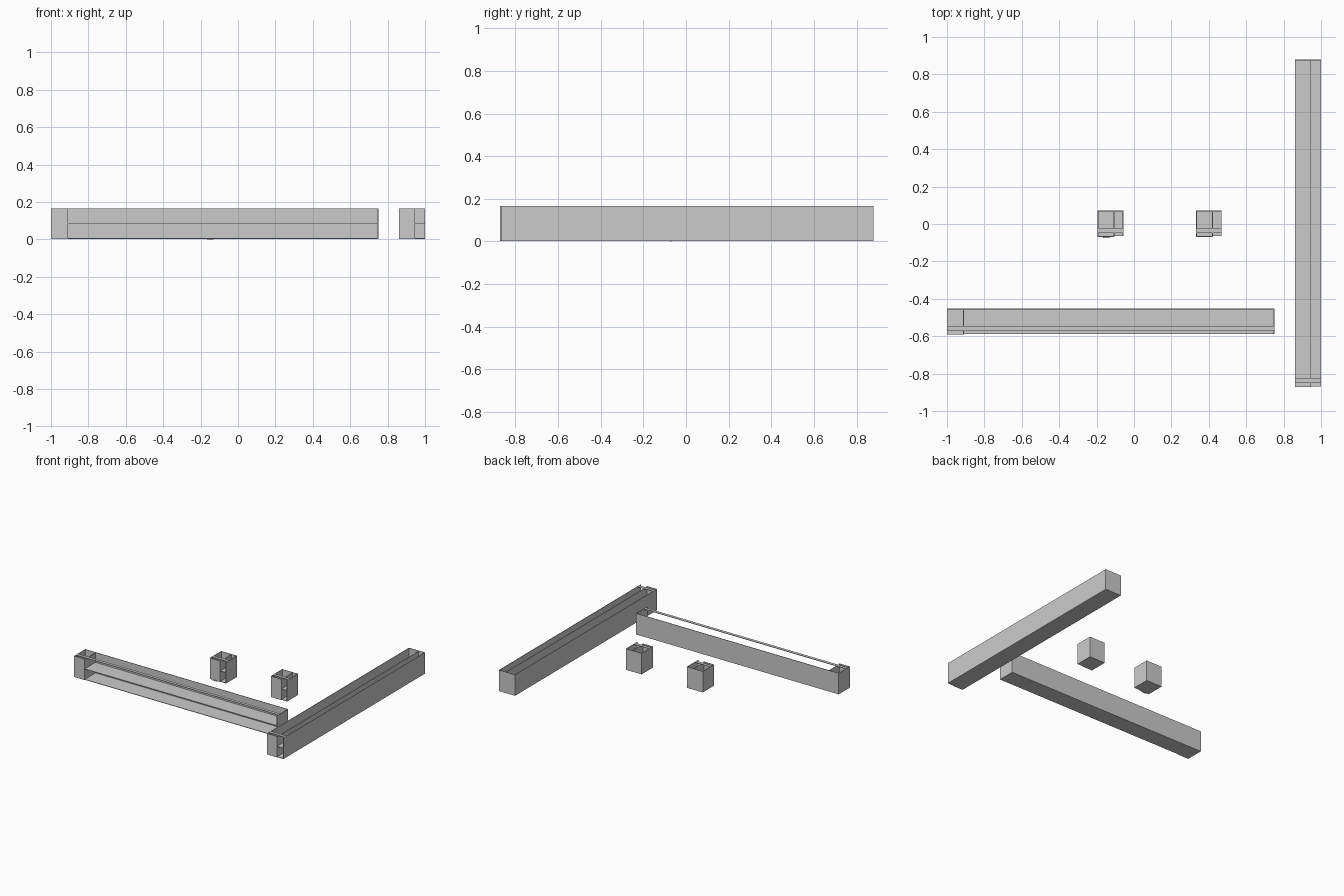
import bpy, bmesh
from mathutils import Vector

if "Cube" in bpy.data.objects:
    bpy.data.objects.remove(bpy.data.objects["Cube"])

T = 0.004          # panel thickness
Z0, Z1 = 0.002, 0.166
SHELF_Z = 0.086


def panels(name, boxes):
    """One object made of axis-aligned boards given as (min, max) corners."""
    bm = bmesh.new()
    for lo, hi in boxes:
        lo, hi = Vector(lo), Vector(hi)
        verts = bmesh.ops.create_cube(bm, size=1)["verts"]
        for v in verts:
            v.co = Vector((lo[i] + (v.co[i] + 0.5) * (hi[i] - lo[i]) for i in range(3)))
    mesh = bpy.data.meshes.new(name)
    bm.to_mesh(mesh)
    bm.free()
    obj = bpy.data.objects.new(name, mesh)
    bpy.context.collection.objects.link(obj)
    return obj


def cabinet(name, x0, x1, y0, y1, xd):
    """Open-topped cabinet: closed left bay, open right bay with a shelf."""
    # carcass: bottom, back, two sides and the divider
    panels(name + "_carcass", [
        ((x0, y0, Z0), (x1, y1, Z0 + T)),
        ((x0 + T, y1 - T, Z0 + T), (x1 - T, y1, Z1)),
        ((x0, y0, Z0 + T), (x0 + T, y1, Z1)),
        ((x1 - T, y0, Z0 + T), (x1, y1, Z1)),
        ((xd - T, y0, Z0 + T), (xd, y1 - T, Z1 - T)),
    ])
    # shelf in the open bay
    panels(name + "_shelf", [((xd, y0, SHELF_Z - T / 2), (x1 - T, y1 - T, SHELF_Z + T / 2))])
    # top stretcher rail, set back from the front
    panels(name + "_top_rail", [((x0 + T, y0 + 0.018, Z1 - T), (x1 - T, y0 + 0.041, Z1))])
    # front panel over the closed bay
    panels(name + "_front_panel", [((x0, y0 - T, Z0), (xd, y0, Z1))])


cabinet("small_cabinet_left", -0.195, -0.057, -0.065, 0.072, -0.105)
cabinet("small_cabinet_right", 0.332, 0.469, -0.065, 0.072, 0.422)
cabinet("wide_cabinet", -1.0, 0.75, -0.588, -0.453, -0.91)
cabinet("deep_cabinet", 0.86, 1.0, -0.868, 0.879, 0.947)

# small foot tab below the front of one small cabinet
panels("front_tab", [((-0.167, -0.074, 0.0), (-0.132, -0.069, 0.006))])
